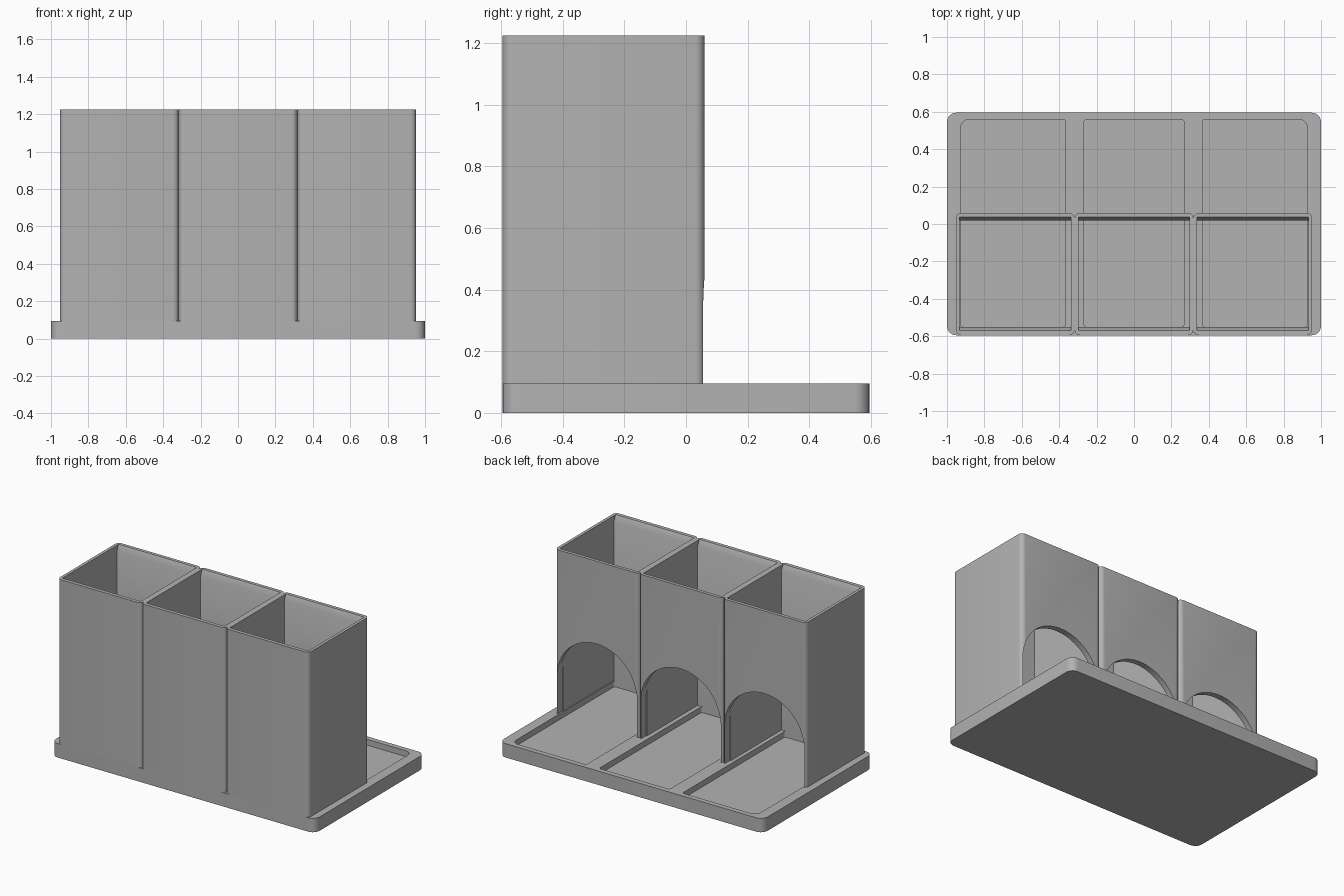
import bpy, bmesh, math

cube = bpy.data.objects.get("Cube")
if cube:
    bpy.data.objects.remove(cube, do_unlink=True)

grey = bpy.data.materials.new("plain grey")
grey.use_nodes = True
grey.diffuse_color = (0.45, 0.45, 0.45, 1)
grey.node_tree.nodes["Principled BSDF"].inputs["Base Color"].default_value = (0.45, 0.45, 0.45, 1)

PITCH = 0.635
FRONT, BACK = -0.595, 0.06
BASE_TOP, FLOOR, TOP = 0.095, 0.055, 1.225


def rounded_rect(x0, x1, y0, y1, r, steps=6):
    """Counter-clockwise outline; r is one radius or one per corner."""
    radii = r if isinstance(r, tuple) else (r,) * 4
    corners = ((x1, y1, -1, -1), (x0, y1, 1, -1), (x0, y0, 1, 1), (x1, y0, -1, 1))
    pts = []
    for i, (cx, cy, sx, sy) in enumerate(corners):
        rad = radii[i]
        for k in range(steps + 1):
            a = math.pi / 2 * (i + k / steps)
            pts.append((cx + sx * rad + rad * math.cos(a), cy + sy * rad + rad * math.sin(a)))
    return pts


def loft(name, sections):
    """Closed solid through matching rings of 3D points."""
    bm = bmesh.new()
    rings = [[bm.verts.new(p) for p in ring] for ring in sections]
    n = len(rings[0])
    for a, b in zip(rings, rings[1:]):
        for i in range(n):
            j = (i + 1) % n
            bm.faces.new((a[i], a[j], b[j], b[i]))
    bm.faces.new(rings[0][::-1])
    bm.faces.new(rings[-1])
    bmesh.ops.recalc_face_normals(bm, faces=bm.faces)
    mesh = bpy.data.meshes.new(name)
    bm.to_mesh(mesh)
    bm.free()
    mesh.materials.append(grey)
    ob = bpy.data.objects.new(name, mesh)
    bpy.context.collection.objects.link(ob)
    return ob


def prism(name, outline, z0, z1):
    return loft(name, [[(x, y, z) for x, y in outline] for z in (z0, z1)])


def select_only(ob):
    bpy.ops.object.select_all(action="DESELECT")
    ob.select_set(True)
    bpy.context.view_layer.objects.active = ob


def carve(ob, cutters):
    """Subtract the cutters, remove them and smooth the round corners."""
    select_only(ob)
    for cutter in cutters:
        cutter.hide_render = True
        mod = ob.modifiers.new("carve", "BOOLEAN")
        mod.operation = "DIFFERENCE"
        mod.solver = "EXACT"
        mod.object = cutter
        bpy.ops.object.modifier_apply(modifier=mod.name)
        bpy.data.objects.remove(cutter, do_unlink=True)
    select_only(ob)
    bpy.ops.object.shade_smooth_by_angle(angle=math.radians(30))


# Base tray with three long recesses that run under the bins
tray = prism("base_tray", rounded_rect(-1, 1, FRONT, -FRONT, 0.05), 0, BASE_TOP)
big, small = 0.05, 0.015
spans = ((-0.928, -0.365, (small, big, small, small)),
         (-0.267, 0.267, (small,) * 4),
         (0.365, 0.928, (big, small, small, small)))
carve(tray, [prism("recess_cutter", rounded_rect(x0, x1, -0.55, 0.56, r), FLOOR, 0.2)
             for x0, x1, r in spans])

# Three tall open bins, each with an arched opening at the back
for label, side in (("right", -1), ("middle", 0), ("left", 1)):
    cx = side * PITCH
    half = PITCH / 2
    bin_body = prism(label + "_bin",
                     rounded_rect(cx - half, cx + half, FRONT, BACK, 0.03), BASE_TOP, TOP)

    # Cavity widens slightly at the rim
    inner = 0.297
    levels = ((0, -0.55, 0.02), (TOP - 0.04, -0.55, 0.02),
              (TOP, -0.57, 0.037), (TOP + 0.1, -0.57, 0.037))
    cavity = loft("cavity_cutter",
                  [[(cx - inner, y0, z), (cx + inner, y0, z),
                    (cx + inner, y1, z), (cx - inner, y1, z)] for z, y0, y1 in levels])

    # Round-topped opening through the back wall
    radius, spring = 0.303, 0.355
    arch = [(cx + radius * math.cos(math.pi * k / 32),
             spring + radius * math.sin(math.pi * k / 32)) for k in range(33)]
    arch += [(cx - radius, 0), (cx + radius, 0)]
    opening = loft("arch_cutter", [[(x, y, z) for x, z in arch] for y in (0.0, 0.2)])
    carve(bin_body, [cavity, opening])
